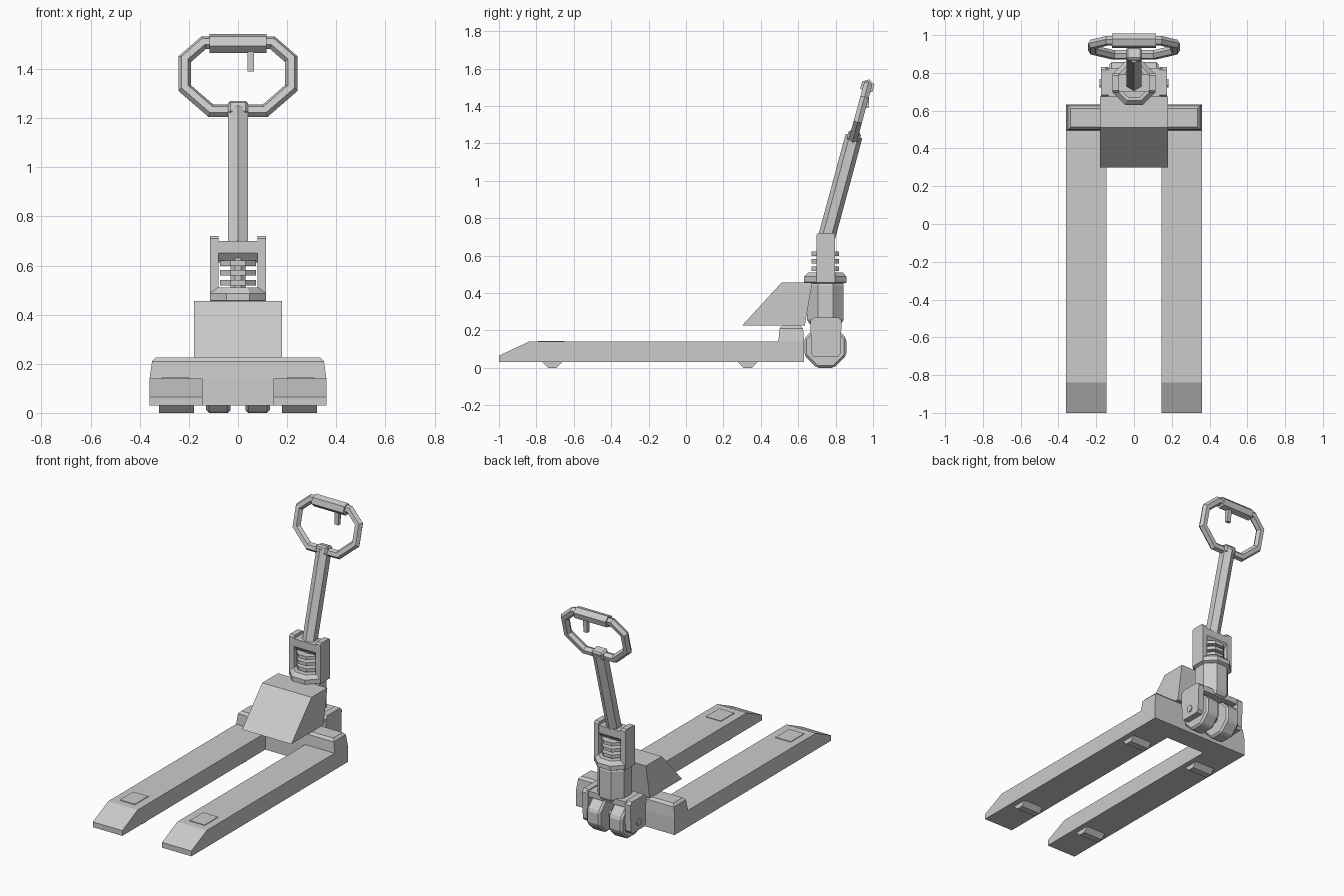
import bpy, bmesh
from math import cos, sin, pi, atan
from mathutils import Vector, Matrix

if "Cube" in bpy.data.objects:
    bpy.data.objects.remove(bpy.data.objects["Cube"])


def loft(name, rings, mirror=False, bevel=0.0, closed=False):
    """Skin a list of equal-length point rings into a flat-shaded mesh."""
    bm = bmesh.new()
    vs = [[bm.verts.new(p) for p in r] for r in rings]
    n = len(rings[0])
    pairs = list(zip(vs, vs[1:])) + ([(vs[-1], vs[0])] if closed else [])
    for a, b in pairs:
        for i in range(n):
            j = (i + 1) % n
            bm.faces.new((a[i], a[j], b[j], b[i]))
    if not closed:
        bm.faces.new(vs[0])
        bm.faces.new(vs[-1])
    bmesh.ops.recalc_face_normals(bm, faces=bm.faces)
    me = bpy.data.meshes.new(name)
    bm.to_mesh(me)
    bm.free()
    ob = bpy.data.objects.new(name, me)
    bpy.context.collection.objects.link(ob)
    if bevel:
        m = ob.modifiers.new("bevel", 'BEVEL')
        m.width, m.segments = bevel, 1
    if mirror:
        ob.modifiers.new("mirror", 'MIRROR')
    return ob


def prism(name, profile, x0, x1, **kw):
    """Extrude a (y, z) profile along x."""
    return loft(name, [[(x, y, z) for y, z in profile] for x in (x0, x1)], **kw)


def box(name, x, y, z, **kw):
    return prism(name, [(y[0], z[0]), (y[1], z[0]), (y[1], z[1]), (y[0], z[1])], *x, **kw)


def octagon(cy, cz, apothem, n=8):
    r = apothem / cos(pi / n)
    return [(cy + r * cos((2 * i + 1) * pi / n), cz + r * sin((2 * i + 1) * pi / n))
            for i in range(n)]


def column(name, steps, cy=0.745):
    """Vertical octagonal column from (apothem, z) steps."""
    return loft(name, [[(x, y, z) for x, y in octagon(0, cy, a)] for a, z in steps])


# Forks with sloped tips, roller covers and rollers
prism("fork", [(-1, .03), (.52, .03), (.52, .14), (-.84, .14), (-1, .065)],
      .145, .36, mirror=True)
box("roller_cover", (.2, .31), (-.79, -.65), (.13, .144), mirror=True)
for label, y in (("front", -.715), ("rear", .33)):
    prism(label + "_roller", octagon(y, .053, .053), .18, .322, mirror=True)

# Tapered cross block joining the forks
loft("cross_block", [
    [(sx * w, y, z) for sx, y in ((-1, y0), (1, y0), (1, y1), (-1, y1))]
    for w, y0, y1, z in ((.36, .492, .632, .03), (.36, .494, .632, .14),
                         (.35, .5, .626, .21), (.335, .514, .612, .226))])

# Sloped pump housing
prism("pump_housing", [(.3, .226), (.51, .455), (.675, .455), (.635, .226)], -.18, .18)

# Steering wheels, axle and bracket
prism("steer_wheel", octagon(.745, .112, .112), .03, .13, mirror=True, bevel=.012)
prism("wheel_axle", octagon(.745, .112, .022), -.182, .182)
prism("bracket_cheek", [(.682, .058), (.812, .058), (.825, .075), (.832, .25), (.815, .268),
                        (.682, .268), (.665, .25), (.67, .075)], .135, .176, mirror=True)
box("bracket_bridge", (-.15, .15), (.672, .825), (.225, .262))

# Pump cylinder, flange, piston rod and spring coils
column("pump_cylinder", [(.085, .235), (.098, .258), (.098, .44), (.09, .46)])
column("pump_flange", [(.098, .45), (.114, .458), (.114, .487), (.092, .51)])
column("piston_rod", [(.03, .5), (.03, .65)])
for i in range(3):
    z = .53 + .04 * i
    column("spring_coil_%d" % (i + 1), [(.074, z - .011), (.074, z + .011)])

# Yoke carrying the handle
prism("yoke_side", [(.697, .455), (.797, .455), (.797, .71), (.787, .72), (.707, .72), (.697, .71)],
      .08, .115, mirror=True)
prism("yoke_top", [(.699, .65), (.73, .612), (.764, .612), (.795, .65), (.795, .7), (.699, .7)],
      -.085, .085)

# Tilted frame shared by the handle: origin on its axis at z = 1.22
tilt = Matrix.Translation((0, .893, 1.22)) @ Matrix.Rotation(-atan(.27), 4, 'X')


def tilted(ob):
    ob.matrix_world = tilt
    return ob


def hexagon(r, t):
    return [(r * sin(i * pi / 3), r * cos(i * pi / 3), t) for i in range(6)]


# Handle shaft with its collar
tilted(loft("handle_shaft", [hexagon(.046, t) for t in (-.55, .02)]))
tilted(box("handle_collar", (-.041, .041), (-.034, .034), (-.01, .045), bevel=.01))

# Handle loop: hexagonal tube swept around a mitred outline
half = [(.11, .01), (.217, .106), (.217, .228), (.14, .297)]
path = [Vector(p) for p in half] + [Vector((-x, z)) for x, z in reversed(half)]
rings = []
for i, p in enumerate(path):
    d0 = (p - path[i - 1]).normalized()
    d1 = (path[(i + 1) % len(path)] - p).normalized()
    n0, n1 = Vector((d0.y, -d0.x)), Vector((d1.y, -d1.x))
    m = (n0 + n1) / (1 + n0.dot(n1))
    ring = []
    for k in range(6):
        a = k * pi / 3
        q = p + m * (.026 * cos(a))
        ring.append((q.x, .026 * sin(a), q.y))
    rings.append(ring)
tilted(loft("handle_loop", rings, closed=True))

# Grip and release lever
tilted(prism("handle_grip", octagon(0, .294, .034, 6), -.117, .117))
tilted(prism("release_lever", [(-.012, .28), (.016, .28), (.036, .185), (.014, .18)], .038, .066))
